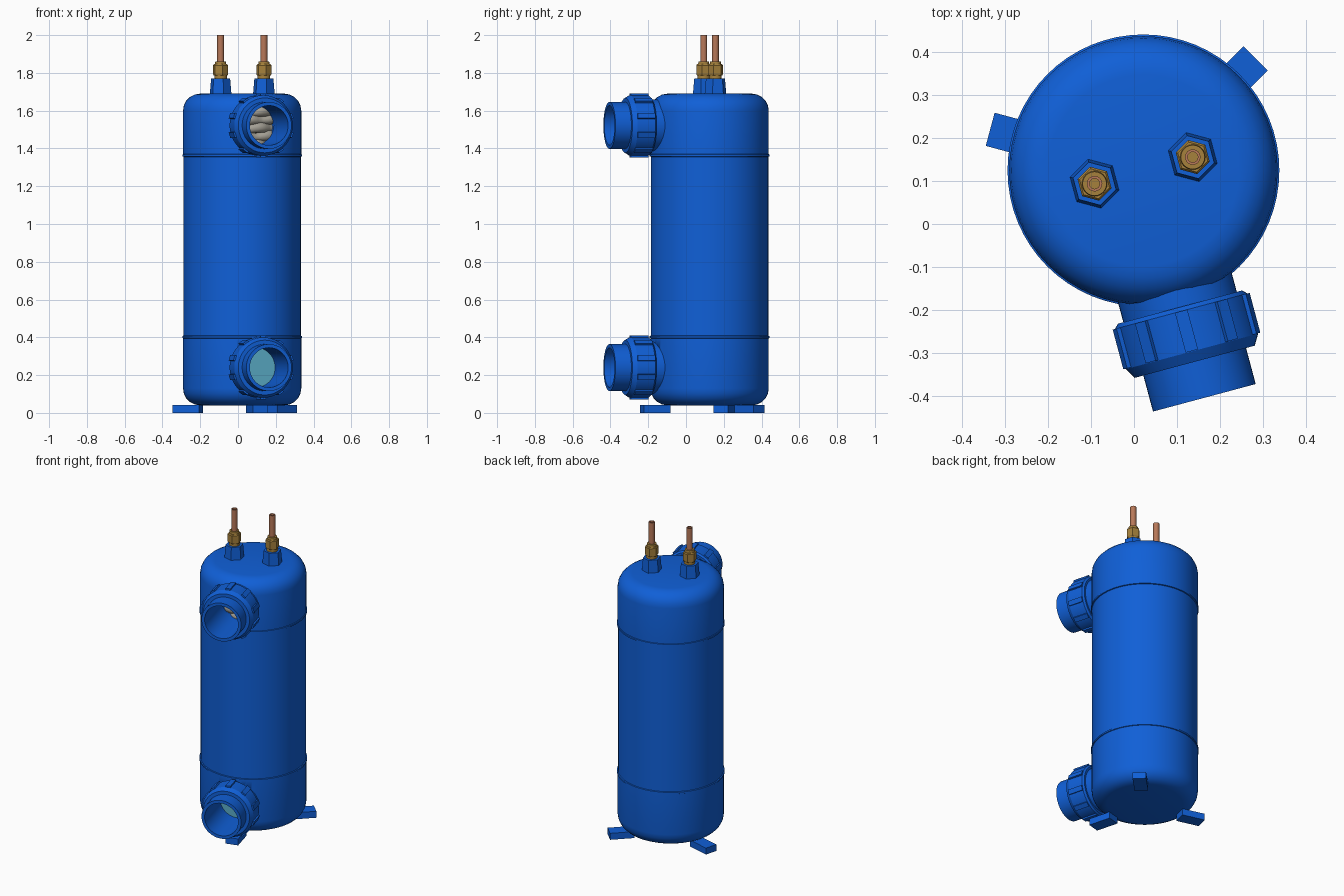
import bpy, bmesh
from math import sin, cos, pi, radians
from mathutils import Matrix, Vector

if "Cube" in bpy.data.objects:
    bpy.data.objects.remove(bpy.data.objects["Cube"])


def material(name, r, g, b):
    m = bpy.data.materials.new(name)
    m.use_nodes = True
    m.diffuse_color = (r, g, b, 1)
    m.node_tree.nodes["Principled BSDF"].inputs["Base Color"].default_value = (r, g, b, 1)
    return m


BLUE = material("blue", 0.005, 0.115, 0.68)
COPPER = material("copper", 0.48, 0.19, 0.10)
BRASS = material("brass", 0.38, 0.22, 0.045)
CYAN = material("pale cyan", 0.10, 0.40, 0.55)
GREY = material("warm grey", 0.37, 0.35, 0.30)

CENTRE = Vector((0.022, 0.125, 0))
TURN = radians(15)


def finish(name, bm, mat, matrix=Matrix(), angle=25):
    bmesh.ops.remove_doubles(bm, verts=bm.verts, dist=1e-5)
    bmesh.ops.recalc_face_normals(bm, faces=bm.faces)
    bm.transform(matrix)
    me = bpy.data.meshes.new(name)
    bm.to_mesh(me)
    bm.free()
    ob = bpy.data.objects.new(name, me)
    bpy.context.collection.objects.link(ob)
    me.materials.append(mat)
    bpy.ops.object.select_all(action="DESELECT")
    ob.select_set(True)
    bpy.context.view_layer.objects.active = ob
    bpy.ops.object.shade_smooth_by_angle(angle=radians(angle))
    return ob


def lathe(name, profile, mat, matrix=Matrix(), sides=48, ring=False, phase=0.0):
    """Turn an (r, z) profile around z; ring joins its last point to its first."""
    bm = bmesh.new()
    verts = [bm.verts.new((r * cos(phase), r * sin(phase), z)) for r, z in profile]
    pairs = list(zip(verts, verts[1:])) + ([(verts[-1], verts[0])] if ring else [])
    edges = [bm.edges.new(p) for p in pairs]
    bmesh.ops.spin(bm, geom=verts + edges, cent=(0, 0, 0), axis=(0, 0, 1),
                   angle=2 * pi, steps=sides, use_duplicate=False)
    return finish(name, bm, mat, matrix)


def box(name, size, mat, matrix):
    bm = bmesh.new()
    bmesh.ops.create_cube(bm, size=1)
    bm.transform(Matrix.Diagonal((*size, 1)))
    return finish(name, bm, mat, matrix)


def tube(name, outer, inner, low, high, mat, matrix, sides=48):
    return lathe(name, [(inner, low), (outer, low), (outer, high), (inner, high)],
                 mat, matrix, sides, ring=True)


# Tank with rounded ends and two raised seams
BODY, CAP, LIP, FILLET = 0.311, 0.313, 0.317, 0.09
arc = [i * pi / 10 for i in range(6)]
bottom = [(CAP - FILLET + FILLET * sin(a), 0.04 + FILLET * (1 - cos(a))) for a in arc]
lower_seam = [(CAP, 0.395), (LIP, 0.397), (LIP, 0.407), (BODY, 0.409)]
upper_seam = [(BODY, 1.356), (LIP, 1.358), (LIP, 1.368), (CAP, 1.370)]
top = [(CAP - FILLET + FILLET * cos(a), 1.60 + FILLET * sin(a)) for a in arc]
tank = lathe("tank", [(0, 0.04)] + bottom + lower_seam + upper_seam + top + [(0, 1.69)],
             BLUE, Matrix.Translation(CENTRE), sides=64)


# Two water ports, each with a neck, a ribbed union nut and an open pipe
def port(label, z):
    frame = (Matrix.Translation(CENTRE + Vector((0, 0, z)))
             @ Matrix.Rotation(TURN, 4, "Z") @ Matrix.Rotation(pi / 2, 4, "X"))
    cutter = lathe("bore_cutter", [(0, 0.1), (0.106, 0.1), (0.106, 0.45), (0, 0.45)], BLUE, frame)
    cutter.hide_render = True
    bpy.context.view_layer.objects.active = tank
    mod = tank.modifiers.new("bore", "BOOLEAN")
    mod.operation, mod.object, mod.solver = "DIFFERENCE", cutter, "EXACT"
    bpy.ops.object.modifier_apply(modifier=mod.name)
    bpy.data.objects.remove(cutter)

    tube(label + "_neck", 0.137, 0.105, 0.255, 0.335, BLUE, frame)
    lathe(label + "_union_nut",
          [(0.105, 0.33), (0.15, 0.33), (0.16, 0.34), (0.16, 0.437), (0.145, 0.462), (0.105, 0.462)],
          BLUE, frame, ring=True)
    tube(label + "_pipe", 0.124, 0.105, 0.455, 0.549, BLUE, frame)
    for i in range(10):
        spot = Matrix.Rotation(i * pi / 5, 4, "Z") @ Matrix.Translation((0, 0.159, 0.388))
        box(f"{label}_nut_rib_{i + 1}", (0.03, 0.02, 0.096), BLUE, frame @ spot)
    return frame


port("upper_port", 1.522)
lower = port("lower_port", 0.24)

# Pale disc closing the lower bore
lathe("lower_port_disc", [(0, 0.276), (0.1055, 0.276), (0.1055, 0.282), (0, 0.282)], CYAN, lower)

# Twisted heat exchanger coil behind the upper bore
curve = bpy.data.curves.new("heat_coil", "CURVE")
curve.dimensions = "3D"
curve.bevel_depth = 0.026
curve.bevel_resolution = 2
spline = curve.splines.new("POLY")
STEPS, TURNS = 420, 6
spline.points.add(STEPS)
for i, point in enumerate(spline.points):
    a = 2 * pi * TURNS * i / STEPS
    wobble = sin(a * 10.4)
    r = 0.235 + 0.006 * wobble
    point.co = (r * cos(a), r * sin(a), 1.385 + 0.26 * i / STEPS + 0.004 * wobble, 1)
    point.radius = 1 + 0.12 * wobble
coil = bpy.data.objects.new("heat_coil", curve)
coil.location = CENTRE
bpy.context.collection.objects.link(coil)
curve.materials.append(GREY)
bpy.ops.object.select_all(action="DESELECT")
coil.select_set(True)
bpy.context.view_layer.objects.active = coil
bpy.ops.object.convert(target="MESH")

# Two refrigerant connections on top
for side, x, y in (("right", -0.092, 0.094), ("left", 0.137, 0.156)):
    at = Matrix.Translation((x, y, 0))
    hexagon = dict(sides=6, phase=radians(45))
    lathe(side + "_socket", [(0, 1.68), (0.06, 1.68), (0.052, 1.77), (0, 1.77)], BLUE, at, **hexagon)
    lathe(side + "_brass_collar", [(0, 1.765), (0.033, 1.765), (0.033, 1.79), (0, 1.79)],
          BRASS, at, sides=24)
    lathe(side + "_brass_nut",
          [(0, 1.785), (0.036, 1.785), (0.041, 1.792), (0.041, 1.84), (0.036, 1.846), (0, 1.846)],
          BRASS, at, **hexagon)
    lathe(side + "_brass_lip", [(0, 1.84), (0.03, 1.84), (0.028, 1.861), (0, 1.861)],
          BRASS, at, sides=24)
    tube(side + "_copper_tube", 0.018, 0.012, 1.85, 2.0, COPPER, at, sides=24)

# Three feet spaced evenly around the base
for i in range(3):
    turn = Matrix.Rotation(radians(45 + 120 * i), 4, "Z")
    box(f"foot_{i + 1}", (0.145, 0.08, 0.042), BLUE,
        Matrix.Translation(CENTRE) @ turn @ Matrix.Translation((0.2975, 0, 0.021)))
